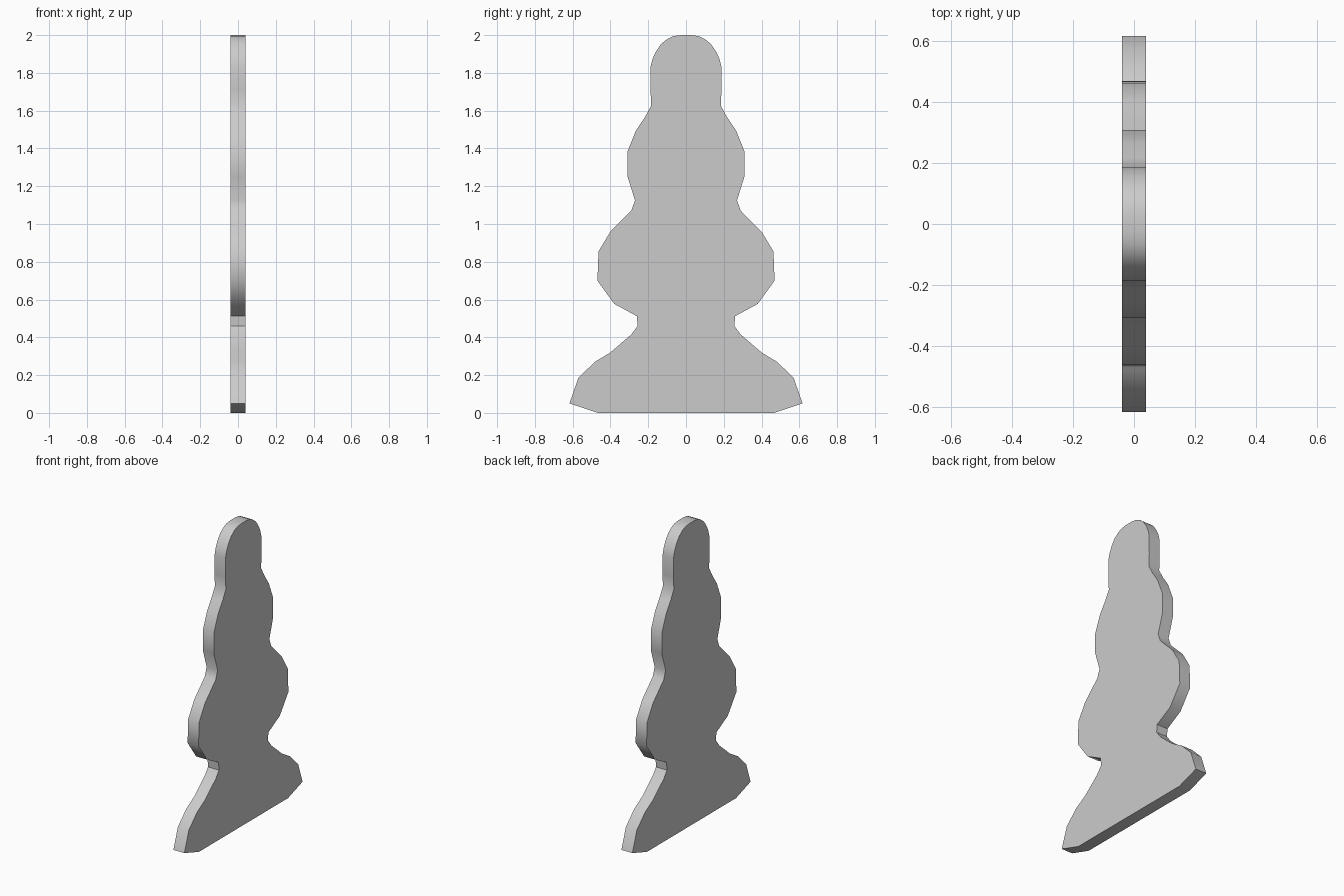
import bpy, bmesh

if "Cube" in bpy.data.objects:
    bpy.data.objects.remove(bpy.data.objects["Cube"])

THICKNESS = 0.08

# Right half of the silhouette (y, z), from the base up to the rounded top
half = [
    (0.465, 0.0), (0.617, 0.05), (0.57, 0.185), (0.483, 0.27), (0.40, 0.32),
    (0.29, 0.415), (0.256, 0.46), (0.26, 0.512), (0.38, 0.577), (0.469, 0.70),
    (0.463, 0.855), (0.40, 0.96), (0.29, 1.07), (0.27, 1.125), (0.309, 1.25),
    (0.309, 1.385), (0.265, 1.495), (0.218, 1.565), (0.184, 1.627),
    (0.188, 1.71), (0.187, 1.835), (0.177, 1.875), (0.158, 1.915),
    (0.13, 1.955), (0.098, 1.98), (0.065, 1.995), (0.025, 2.0),
]
outline = half + [(-y, z) for y, z in reversed(half)]

# Flat tiered plate: mirrored outline extruded along x
bm = bmesh.new()
face = bm.faces.new([bm.verts.new((-THICKNESS / 2, y, z)) for y, z in outline])
side = bmesh.ops.extrude_face_region(bm, geom=[face], use_keep_orig=True)
moved = [v for v in side["geom"] if isinstance(v, bmesh.types.BMVert)]
bmesh.ops.translate(bm, verts=moved, vec=(THICKNESS, 0, 0))
bmesh.ops.recalc_face_normals(bm, faces=bm.faces)

mesh = bpy.data.meshes.new("tiered_plate")
bm.to_mesh(mesh)
bm.free()
plate = bpy.data.objects.new("tiered_plate", mesh)
bpy.context.collection.objects.link(plate)

# Soft shading along the gentle curves, crisp rims and notches
bpy.context.view_layer.objects.active = plate
plate.select_set(True)
bpy.ops.object.shade_smooth_by_angle(angle=0.7)
